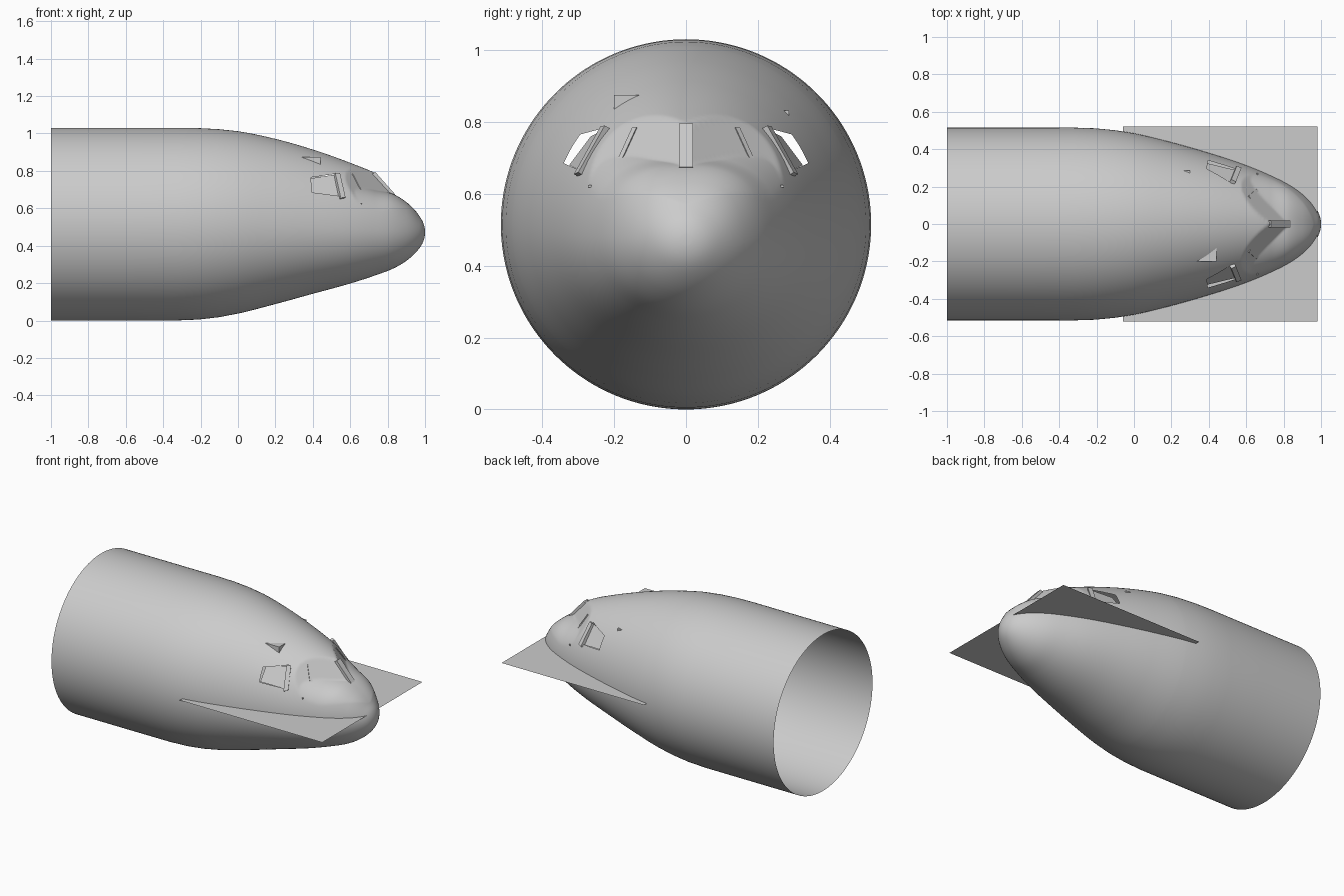
import bpy, bmesh
from math import sin, cos, pi, sqrt
from mathutils import Vector

if "Cube" in bpy.data.objects:
    bpy.data.objects.remove(bpy.data.objects["Cube"])

# Profile stations, measured along the body axis
XS = [1, .99, .96, .9, .83, .73, .6, .4, .2, 0, -.15, -.3, -.6, -1]
CROWN = [.472, .523, .573, .66, .735, .79, .843, .914, .971, 1.012, 1.026, 1.03, 1.03, 1.03]
NOSE = [.472, .523, .573, .633, .676, .705, .765, .9, .97, 1.012, 1.026, 1.03, 1.03, 1.03]
KEEL = [.472, .421, .374, .319, .278, .240, .198, .143, .088, .037, .011, .001, 0, 0]
HALF = [0, .052, .102, .162, .21, .26, .314, .38, .437, .485, .507, .515, .515, .515]
MID = [.472, .472, .474, .477, .479, .482, .486, .494, .502, .509, .513, .515, .515, .515]
SS = [sqrt(1 - x) for x in XS]


def interp(table, s):
    """Cubic interpolation over sqrt(1 - x), which keeps the nose tip round."""
    n = len(SS)
    i = max(k for k in range(n - 1) if SS[k] <= s + 1e-9)

    def slope(k):
        a, b = max(k - 1, 0), min(k + 1, n - 1)
        return (table[b] - table[a]) / (SS[b] - SS[a])
    h = SS[i + 1] - SS[i]
    t = (s - SS[i]) / h
    return ((2*t**3 - 3*t*t + 1) * table[i] + (t**3 - 2*t*t + t) * h * slope(i)
            + (3*t*t - 2*t**3) * table[i + 1] + (t**3 - t*t) * h * slope(i + 1))


def section_point(s, a):
    x = 1 - s * s
    c, w = interp(MID, s), interp(HALF, s)
    cy, cz = cos(a), sin(a)

    def ray(h, p=2):
        return (abs(cy / w)**p + abs(cz / max(h, 1e-4))**p) ** (-1 / p)
    if cz <= 0:
        r = ray(c - interp(KEEL, s))
    else:
        r = ray(interp(CROWN, s) - c)
        if x > .5:  # flat V-shaped windscreen sliced into the crown, above a full nose
            nose = min(r, ray(interp(NOSE, s) - c, 2.6))
            r = max(nose, min(r, (1.449 - x - .91 * c) / (.85 * abs(cy) + .91 * cz)))
    return (x, r * cy, c + r * cz)


def finish(name, bm, smooth=False):
    me = bpy.data.meshes.new(name)
    bm.to_mesh(me)
    bm.free()
    ob = bpy.data.objects.new(name, me)
    bpy.context.collection.objects.link(ob)
    if smooth:
        bpy.ops.object.select_all(action='DESELECT')
        ob.select_set(True)
        bpy.context.view_layer.objects.active = ob
        bpy.ops.object.shade_smooth_by_angle(angle=.5)
    return ob


# Fuselage shell, open at the rear
bm = bmesh.new()
SEG = 144
stations = [.03 + (1 - .03) * i / 170 for i in range(171)] + [1.05, 1.1, 1.15, 1.25, sqrt(2)]
tip = bm.verts.new((1, 0, .472))
prev = None
for s in stations:
    ring = [bm.verts.new(section_point(s, 2 * pi * k / SEG)) for k in range(SEG)]
    for k in range(SEG):
        j = (k + 1) % SEG
        if prev:
            bm.faces.new((prev[k], prev[j], ring[j], ring[k]))
        else:
            bm.faces.new((tip, ring[k], ring[j]))
    prev = ring

# Side window openings, cut through both flanks
win = [Vector(p) for p in ((.39, 0, .765), (.525, 0, .785), (.548, 0, .665), (.395, 0, .685))]
sides = []
for p, q in zip(win, win[1:] + win[:1]):
    d = q - p
    no = Vector((-d.z, 0, d.x)).normalized()
    sides.append((p, no))
    near = [f for f in bm.faces if .35 < f.calc_center_median().x < .59
            and .62 < f.calc_center_median().z < .83]
    geom = list({e for f in near for e in f.edges}) + list({v for f in near for v in f.verts}) + near
    bmesh.ops.bisect_plane(bm, geom=geom, plane_co=p, plane_no=no, dist=1e-6)
hole = [f for f in bm.faces
        if all((f.calc_center_median() - p).dot(n) < 0 for p, n in sides)]
bmesh.ops.delete(bm, geom=hole, context='FACES')
bmesh.ops.recalc_face_normals(bm, faces=bm.faces)
finish("fuselage", bm, True)


def bar(name, quad, depth, mirror=True):
    """Thin slab from four corner points, extruded along depth."""
    for m in ((1, -1) if mirror else (1,)):
        bm = bmesh.new()
        d = Vector(depth)
        pts = [Vector(p) for p in quad] + [Vector(p) + d for p in quad]
        v = [bm.verts.new((p.x, p.y * m, p.z)) for p in pts]
        bm.faces.new(v[:4])
        bm.faces.new(v[4:])
        for k in range(4):
            j = (k + 1) % 4
            bm.faces.new((v[k], v[j], v[j + 4], v[k + 4]))
        bmesh.ops.recalc_face_normals(bm, faces=bm.faces)
        finish(name, bm)


def block(name, lo, hi):
    bar(name, [(lo[0], lo[1], lo[2]), (hi[0], lo[1], lo[2]), (hi[0], hi[1], lo[2]),
               (lo[0], hi[1], lo[2])], (0, 0, hi[2] - lo[2]), False)


def screen(y, z, lift=0):
    """Point on the windscreen plane."""
    return (1.449 - .85 * y - .91 * z + lift, y, z)


# Windscreen frame: centre post, slanted mullions, side posts
bar("centre_post", [(.733, -.02, .795), (.733, .02, .795), (.84, .02, .675), (.84, -.02, .675)],
    (-.025, 0, -.02), False)
bar("windscreen_mullion", [screen(.138, .785, .006), screen(.15, .785, .006),
                           screen(.198, .68, .006), screen(.186, .68, .006)], (-.02, -.01, -.01))
bar("side_post", [(.52, .238, .788), (.545, .226, .79), (.575, .3, .66), (.55, .312, .655)],
    (-.012, -.02, -.012))

# Slightly recessed flat side panes
bar("side_pane", [(.39, .265, .76), (.53, .222, .782), (.555, .285, .66), (.39, .325, .68)],
    (0, -.006, -.003))

# Cabin equipment whose corners break through the skin
block("cabin_locker", (.3, -.2, .76), (.44, -.1, .875))
block("cabin_box", (.255, .23, .78), (.3, .287, .832))

# Small probes below the side windows
for y in (-.268, .268):
    block("probe", (.655, y - .005, .617), (.663, y + .005, .625))

# Flat sheet through the nose
bm = bmesh.new()
bm.faces.new([bm.verts.new(p) for p in ((-.06, -.522, .513), (.98, -.522, .513),
                                        (.98, .522, .513), (-.06, .522, .513))])
finish("floor_sheet", bm)
